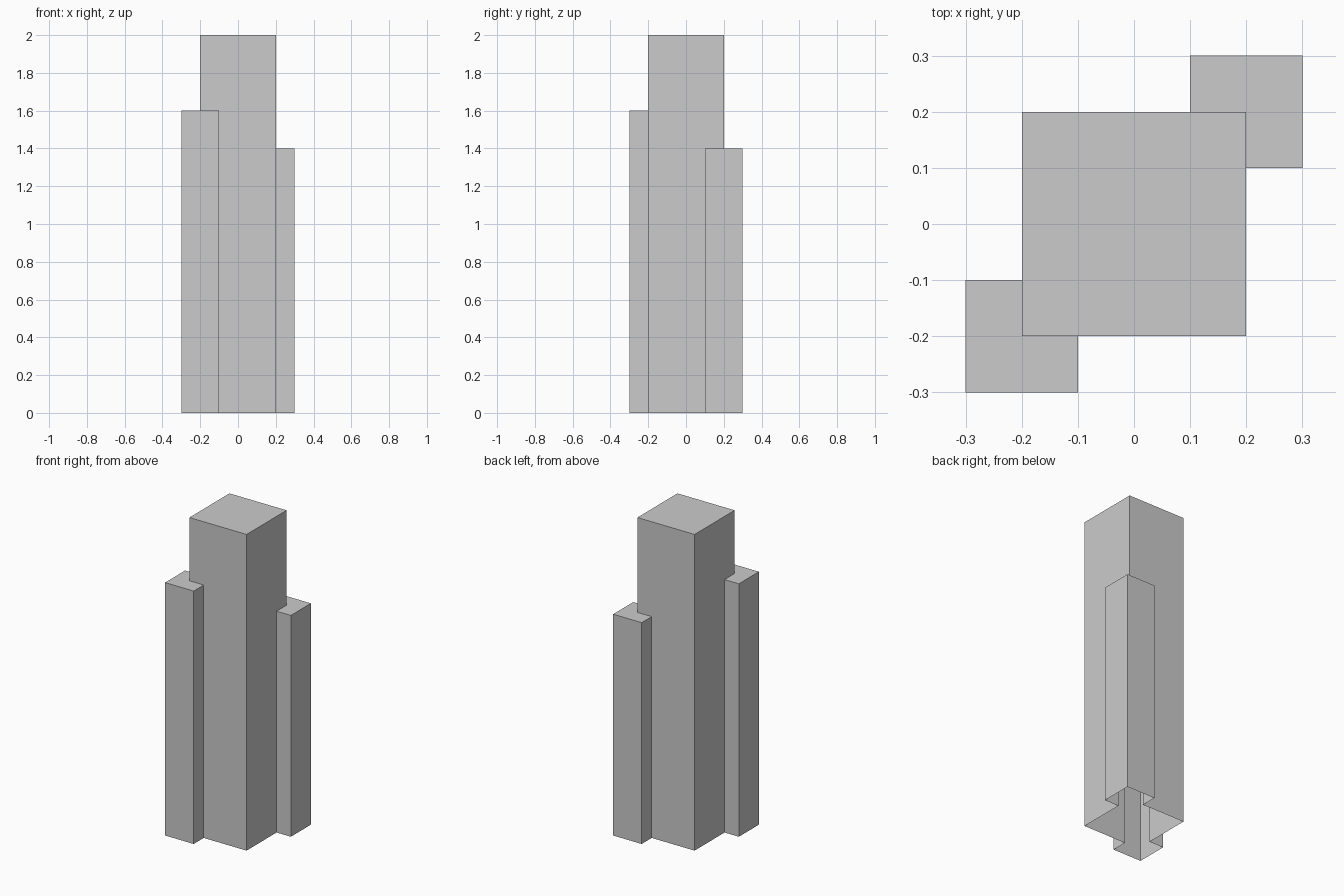
import bpy
import bmesh
from mathutils import Vector

if "Cube" in bpy.data.objects:
    bpy.data.objects.remove(bpy.data.objects["Cube"])

CORE, TOP = 0.2, 2.0      # half width and height of the central tower
IN, OUT = 0.1, 0.3        # inner and outer reach of the corner wings


def make_shell(name, faces, centre):
    """Open-bottomed shell from polygons, all facing away from centre."""
    bm = bmesh.new()
    for pts in faces:
        bm.faces.new([bm.verts.new(p) for p in pts])
    bmesh.ops.remove_doubles(bm, verts=bm.verts, dist=1e-5)
    bm.normal_update()
    for f in bm.faces:
        if f.normal.dot(f.calc_center_median() - Vector(centre)) < 0:
            f.normal_flip()
    mesh = bpy.data.meshes.new(name)
    bm.to_mesh(mesh)
    bm.free()
    ob = bpy.data.objects.new(name, mesh)
    bpy.context.collection.objects.link(ob)
    return ob


core_faces = [[(-CORE, -CORE, TOP), (CORE, -CORE, TOP),
               (CORE, CORE, TOP), (-CORE, CORE, TOP)]]

for name, s, h in (("short_wing", 1, 1.4), ("tall_wing", -1, 1.6)):
    # Corner wing: outer walls and an L-shaped roof
    path = [(CORE, IN), (OUT, IN), (OUT, OUT), (IN, OUT), (IN, CORE)]
    path = [(s * x, s * y) for x, y in path]
    walls = [[(*a, 0), (*b, 0), (*b, h), (*a, h)] for a, b in zip(path, path[1:])]
    roof = [(x, y, h) for x, y in path + [(s * CORE, s * CORE)]]
    make_shell(name, walls + [roof], (s * CORE, s * CORE, h / 2))

    # The two tower walls that this wing cuts into
    side = [(-CORE, 0), (IN, 0), (IN, h), (CORE, h), (CORE, TOP), (-CORE, TOP)]
    core_faces.append([(s * CORE, s * u, z) for u, z in side])
    core_faces.append([(s * u, s * CORE, z) for u, z in side])

# Central tower
make_shell("central_tower", core_faces, (0, 0, TOP / 2))
